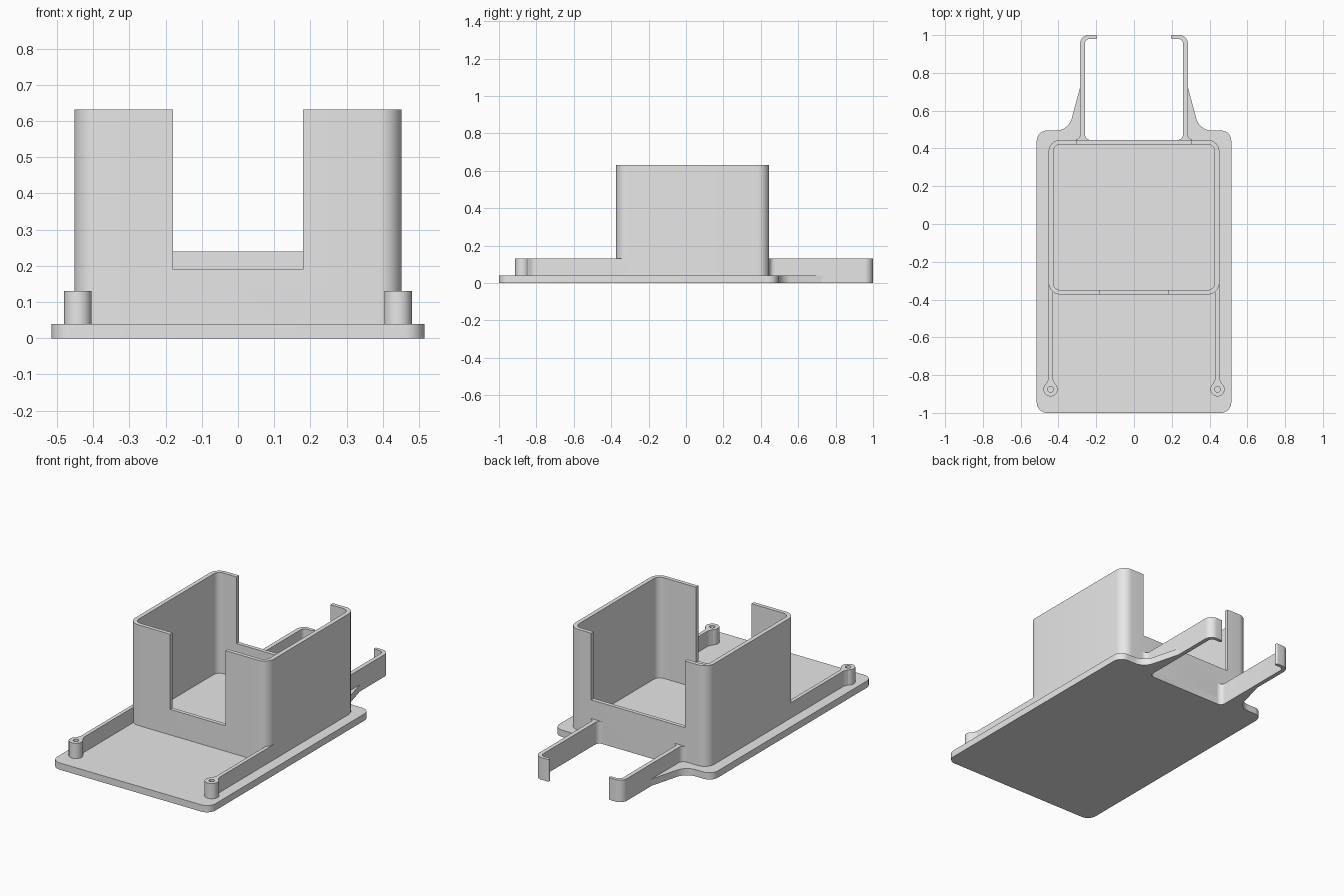
import bpy, bmesh, math
from mathutils import Vector

cube = bpy.data.objects.get("Cube")
if cube:
    bpy.data.objects.remove(cube, do_unlink=True)

grey = bpy.data.materials.new("plain_grey")
grey.use_nodes = True
colour = (0.8, 0.8, 0.8, 1)
grey.diffuse_color = colour
grey.node_tree.nodes["Principled BSDF"].inputs["Base Color"].default_value = colour


def fillet(corners, steps=10):
    """Turn (x, y, radius) corners into an outline with rounded corners."""
    out = []
    for i, (x, y, r) in enumerate(corners):
        p = Vector((x, y))
        if r == 0:
            out.append(p)
            continue
        a = (Vector(corners[i - 1][:2]) - p).normalized()
        b = (Vector(corners[(i + 1) % len(corners)][:2]) - p).normalized()
        half = a.angle(b) / 2
        centre = p + (a + b).normalized() * r / math.sin(half)
        start = p + a * r / math.tan(half) - centre
        end = p + b * r / math.tan(half) - centre
        turn = math.atan2(start.x * end.y - start.y * end.x, start.dot(end))
        for k in range(steps + 1):
            t = turn * k / steps
            c, s = math.cos(t), math.sin(t)
            out.append(centre + Vector((start.x * c - start.y * s,
                                        start.x * s + start.y * c)))
    return out


def circle(x, y, r, n=32):
    return [Vector((x + r * math.cos(math.tau * k / n),
                    y + r * math.sin(math.tau * k / n))) for k in range(n)]


def rect(x0, x1, y0, y1, r=0):
    return fillet([(x0, y0, r), (x1, y0, r), (x1, y1, r), (x0, y1, r)])


def prism(name, outline, z0, z1, side=1):
    """Extrude a flat outline from z0 to z1; side -1 mirrors it in x."""
    bm = bmesh.new()
    face = bm.faces.new([bm.verts.new((p.x * side, p.y, z0)) for p in outline])
    top = bmesh.ops.extrude_face_region(bm, geom=[face])["geom"]
    bmesh.ops.translate(bm, vec=(0, 0, z1 - z0),
                        verts=[v for v in top if isinstance(v, bmesh.types.BMVert)])
    bmesh.ops.remove_doubles(bm, verts=bm.verts, dist=1e-5)
    bmesh.ops.recalc_face_normals(bm, faces=bm.faces)
    mesh = bpy.data.meshes.new(name)
    bm.to_mesh(mesh)
    bm.free()
    mesh.materials.append(grey)
    obj = bpy.data.objects.new(name, mesh)
    bpy.context.collection.objects.link(obj)
    return obj


def activate(obj):
    bpy.ops.object.select_all(action="DESELECT")
    obj.select_set(True)
    bpy.context.view_layer.objects.active = obj


def cut(obj, cutter):
    activate(obj)
    mod = obj.modifiers.new("cut", "BOOLEAN")
    mod.operation, mod.solver, mod.object = "DIFFERENCE", "EXACT", cutter
    bpy.ops.object.modifier_apply(modifier=mod.name)
    bpy.data.objects.remove(cutter, do_unlink=True)


BASE, LOW = 0.04, 0.13          # plate top, and top of rails, posts and arms
BACK = 0.445                    # rear face of the box and the plate
parts = []

# Base plate with rounded corners and rear gussets
half = [(0.26, BACK, 0.03), (0.26, 0.725, 0), (0.285, 0.725, 0),
        (0.347, 0.495, 0.085), (0.515, 0.495, 0.055), (0.515, -1, 0.055)]
mirrored = [(-x, y, r) for x, y, r in reversed(half)]
parts.append(prism("base_plate", fillet(half + mirrored), 0, BASE))

# Open box wall with a narrow front notch and a wide rear notch
box = prism("box_wall", rect(-0.452, 0.452, -0.373, BACK, 0.062), 0.02, 0.632)
cut(box, prism("cavity", rect(-0.427, 0.427, -0.35, 0.422, 0.038), 0, 1))
cut(box, prism("front_notch", rect(-0.18, 0.18, -0.5, -0.2), 0.19, 1))
cut(box, prism("rear_notch", rect(-0.305, 0.305, 0.3, 0.6), 0.24, 1))
parts.append(box)

arm = [(0.318, 0.43, 0), (0.318, BACK, 0), (0.285, BACK, 0.03), (0.285, 1, 0.045),
       (0.195, 1, 0.009), (0.195, 0.98, 0.009), (0.26, 0.98, 0.025),
       (0.26, BACK, 0.03), (0.227, BACK, 0), (0.227, 0.43, 0)]
rail = [(0.43, -0.31, 0), (0.43, -0.82, 0.03), (0.41, -0.86, 0),
        (0.472, -0.86, 0), (0.452, -0.82, 0.03), (0.452, -0.31, 0)]

for side, label in ((1, "left"), (-1, "right")):
    # Hooked rear arm, flared where it meets the wall
    parts.append(prism(label + "_hook_arm", fillet(arm), 0, LOW, side))
    # Front side rail
    parts.append(prism(label + "_rail", fillet(rail), 0.03, LOW, side))
    # Screw post with a blind hole
    post = prism(label + "_post", circle(0.442, -0.875, 0.038), 0.03, LOW, side)
    cut(post, prism("hole", circle(0.442, -0.875, 0.015), BASE, 0.2, side))
    parts.append(post)

for obj in parts:
    activate(obj)
    bpy.ops.object.shade_smooth_by_angle(angle=math.radians(30))
